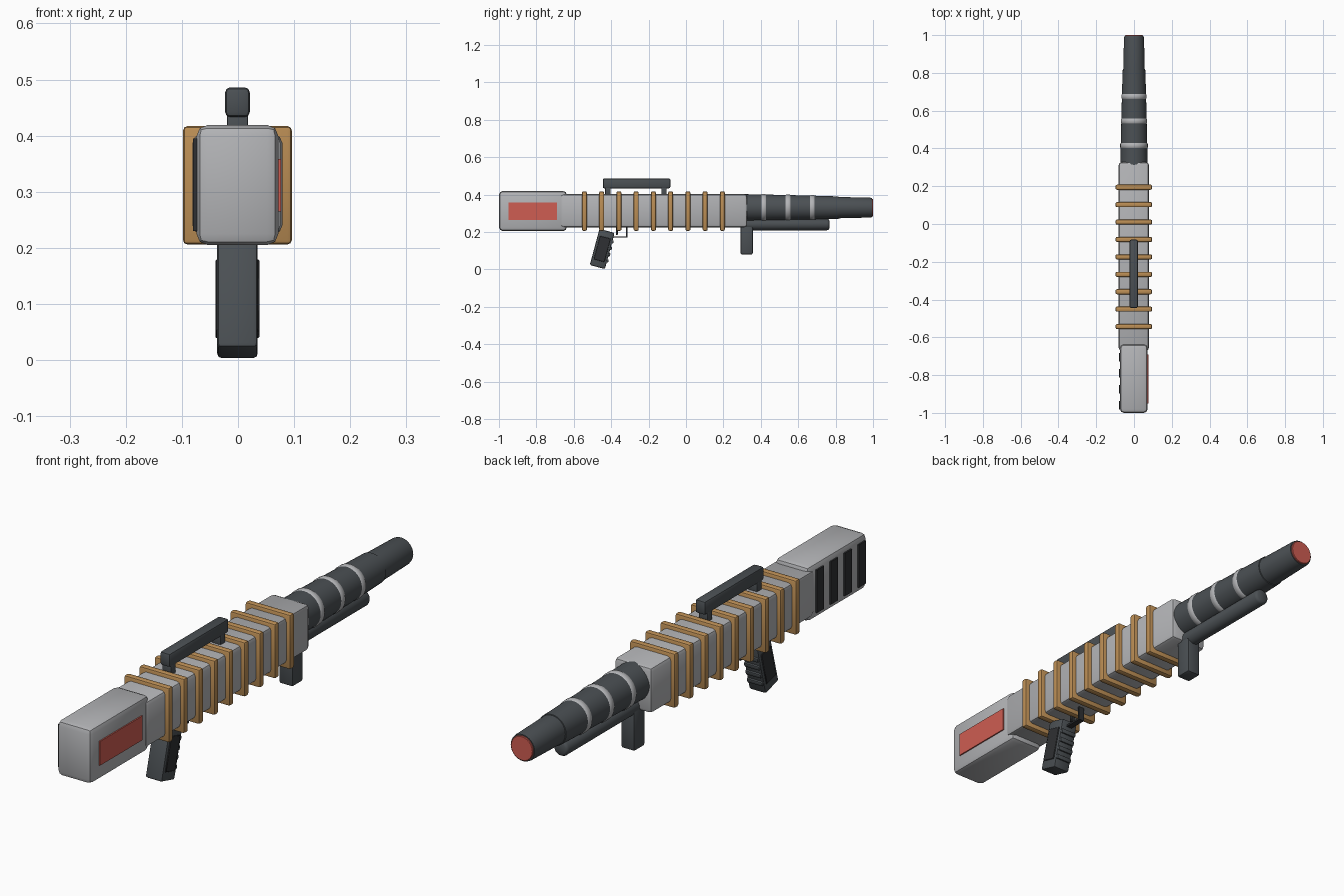
import bpy, bmesh, math
from mathutils import Matrix, Vector

if "Cube" in bpy.data.objects:
    bpy.data.objects.remove(bpy.data.objects["Cube"])


def material(name, rgb):
    m = bpy.data.materials.new(name)
    m.diffuse_color = (*rgb, 1)
    m.use_nodes = True
    m.node_tree.nodes["Principled BSDF"].inputs["Base Color"].default_value = m.diffuse_color
    return m


LIGHT = material("light grey", (0.45, 0.455, 0.47))
DARK = material("dark grey", (0.07, 0.08, 0.088))
BLACK = material("near black", (0.028, 0.03, 0.033))
BRONZE = material("bronze", (0.50, 0.27, 0.09))
RED = material("red", (0.62, 0.11, 0.085))


def finish(bm, name, mat, angle=40):
    me = bpy.data.meshes.new(name)
    bmesh.ops.recalc_face_normals(bm, faces=bm.faces)
    bm.to_mesh(me)
    bm.free()
    me.materials.append(mat)
    for p in me.polygons:
        p.use_smooth = True
    me.set_sharp_from_angle(angle=math.radians(angle))
    ob = bpy.data.objects.new(name, me)
    bpy.context.collection.objects.link(ob)
    return ob


def box(name, mat, x, y, z, bevel=0.0, seg=2, xform=None):
    """Box spanning the given (min, max) ranges, with rounded edges."""
    bm = bmesh.new()
    bmesh.ops.create_cube(bm, size=1)
    for v in bm.verts:
        v.co = Vector([(a + b) / 2 + c * (b - a) for c, (a, b) in zip(v.co, (x, y, z))])
    if bevel:
        bmesh.ops.bevel(bm, geom=bm.edges[:], offset=bevel, segments=seg,
                        profile=0.5, affect='EDGES')
    if xform:
        bm.transform(xform)
    return finish(bm, name, mat)


def lathe(name, mat, profile, z, sides=32):
    """Revolve (y, radius) points around a lengthwise axis at height z."""
    bm = bmesh.new()
    rings = []
    for y, r in profile:
        rings.append([bm.verts.new((r * math.cos(2 * math.pi * i / sides), y,
                                    z + r * math.sin(2 * math.pi * i / sides)))
                      for i in range(sides)])
    for a, b in zip(rings, rings[1:]):
        for i in range(sides):
            j = (i + 1) % sides
            bm.faces.new((a[i], a[j], b[j], b[i]))
    bm.faces.new(rings[0])
    bm.faces.new(rings[-1])
    return finish(bm, name, mat)


# Receiver and stock
box("receiver", LIGHT, (-0.081, 0.079), (-0.67, 0.327), (0.225, 0.402), 0.015)
box("stock", LIGHT, (-0.074, 0.072), (-1.0, -0.637), (0.205, 0.419), 0.02)
box("stock_red_panel", RED, (0.07, 0.077), (-0.95, -0.69), (0.265, 0.358))
for i in range(4):
    y = -0.96 + i * 0.085
    box(f"stock_vent_{i + 1}", BLACK, (-0.08, -0.072), (y - 0.022, y + 0.022), (0.23, 0.395))

# Bronze bands around the receiver
for i in range(9):
    y = -0.543 + i * 0.0922
    box(f"band_{i + 1}", BRONZE, (-0.098, 0.096), (y - 0.0135, y + 0.0135),
        (0.206, 0.417), 0.008)

# Barrel, its light collars, muzzle cap and lower tube
lathe("barrel", DARK, [(0.31, 0.072), (0.42, 0.070), (0.55, 0.067), (0.68, 0.064),
                       (0.815, 0.060), (0.816, 0.057), (0.985, 0.053), (0.994, 0.051)], 0.33)
for i in range(3):
    y, r = 0.415 + i * 0.13, 0.073 - i * 0.003
    lathe(f"barrel_collar_{i + 1}", LIGHT, [(y - 0.014, r - 0.004), (y - 0.009, r),
                                            (y + 0.009, r), (y + 0.014, r - 0.004)], 0.33)
lathe("muzzle_cap", RED, [(0.985, 0.047), (0.998, 0.047), (1.0, 0.045)], 0.33)
lathe("lower_tube", DARK, [(0.30, 0.031), (0.755, 0.031), (0.762, 0.028), (0.766, 0.022)], 0.24)

# Front grip
box("front_grip", DARK, (-0.03, 0.028), (0.292, 0.357), (0.08, 0.24), 0.007)

# Carry handle
box("carry_handle", DARK, (-0.023, 0.021), (-0.445, -0.083), (0.433, 0.486), 0.009)
for i, y in enumerate((-0.418, -0.118)):
    box(f"handle_post_{i + 1}", DARK, (-0.02, 0.018), (y - 0.014, y + 0.014), (0.39, 0.44), 0.003)

# Slanted rear grip with side panels and finger ridges
tilt = Matrix.Translation((-0.001, -0.448, 0.109)) @ Matrix.Rotation(math.radians(-15), 4, 'X')
box("rear_grip", DARK, (-0.036, 0.036), (-0.042, 0.042), (-0.1, 0.1), 0.008, xform=tilt)
for side in (-1, 1):
    a, b = sorted((side * 0.03, side * 0.039))
    box("grip_panel_" + ("left" if side < 0 else "right"), BLACK, (a, b),
        (-0.03, 0.03), (-0.065, 0.065), 0.002, 1, xform=tilt)
for i in range(4):
    z = -0.055 + i * 0.035
    box(f"finger_ridge_{i + 1}", DARK, (-0.033, 0.033), (0.034, 0.049),
        (z - 0.009, z + 0.009), 0.004, xform=tilt)

# Trigger and guard
box("trigger", BLACK, (-0.009, 0.007), (-0.375, -0.364), (0.184, 0.23), 0.002, 1)
box("guard_bar", BLACK, (-0.013, 0.011), (-0.405, -0.314), (0.169, 0.176))
box("guard_front", BLACK, (-0.013, 0.011), (-0.321, -0.314), (0.169, 0.23))
